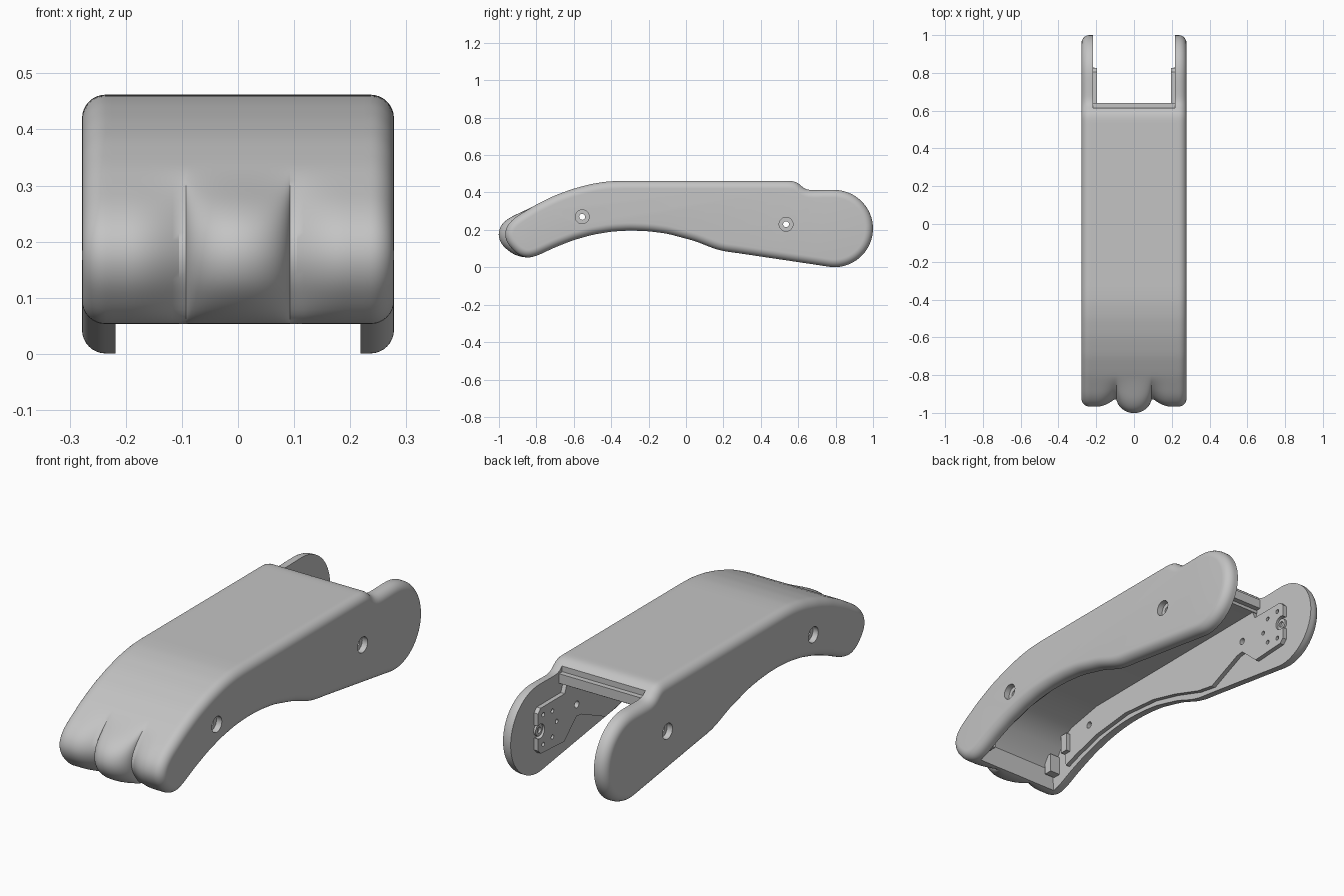
import bpy, bmesh, math
from mathutils import Vector

if "Cube" in bpy.data.objects:
    bpy.data.objects.remove(bpy.data.objects["Cube"])

grey = bpy.data.materials.new("plain grey")
grey.use_nodes = True
grey.diffuse_color = (0.55, 0.55, 0.55, 1)
grey.node_tree.nodes["Principled BSDF"].inputs["Base Color"].default_value = (0.55, 0.55, 0.55, 1)

HALF, FILLET, INNER = 0.278, 0.042, 0.218
AXLE = (0.79, 0.207)


def loft(name, rings):
    """Closed solid through rings of equal point count."""
    bm = bmesh.new()
    rows = [[bm.verts.new(p) for p in ring] for ring in rings]
    n = len(rows[0])
    for a, b in zip(rows, rows[1:]):
        for i in range(n):
            bm.faces.new((a[i], a[(i + 1) % n], b[(i + 1) % n], b[i]))
    bm.faces.new(rows[0])
    bm.faces.new(rows[-1])
    bmesh.ops.recalc_face_normals(bm, faces=bm.faces)
    mesh = bpy.data.meshes.new(name)
    bm.to_mesh(mesh)
    bm.free()
    mesh.materials.append(grey)
    ob = bpy.data.objects.new(name, mesh)
    bpy.context.collection.objects.link(ob)
    return ob


def prism(name, outline, x0, x1):
    return loft(name, [[(x, y, z) for y, z in outline] for x in (x0, x1)])


def circle(y, z, r, n=24):
    return [(y + r * math.cos(math.tau * i / n), z + r * math.sin(math.tau * i / n)) for i in range(n)]


def box(name, x0, x1, y0, y1, z0, z1):
    return prism(name, [(y0, z0), (y1, z0), (y1, z1), (y0, z1)], x0, x1)


def carve(ob, cutters):
    """Subtract the cutters, then discard them."""
    for c in cutters:
        c.hide_render = True
        m = ob.modifiers.new("cut", 'BOOLEAN')
        m.operation, m.solver, m.object = 'DIFFERENCE', 'EXACT', c
    dg = bpy.context.evaluated_depsgraph_get()
    dg.update()
    mesh = bpy.data.meshes.new_from_object(ob.evaluated_get(dg))
    ob.modifiers.clear()
    ob.data = mesh
    for c in cutters:
        bpy.data.objects.remove(c)


def resample(points, count, smooth):
    """Evenly spaced closed outline with softened corners."""
    pts = [Vector(p) for p in points]
    seg = list(zip(pts, pts[1:] + pts[:1]))
    total = sum((b - a).length for a, b in seg)
    out, walked = [], 0.0
    for a, b in seg:
        length = (b - a).length
        while len(out) < count and len(out) * total / count < walked + length:
            out.append(a.lerp(b, (len(out) * total / count - walked) / length))
        walked += length
    for _ in range(smooth):
        out = [out[i] * 0.5 + (out[i - 1] + out[(i + 1) % len(out)]) * 0.25 for i in range(len(out))]
    return out


# Side outline of the shell: top, round rear end, underside
top = [(-0.971, 0.175), (-0.957, 0.225), (-0.915, 0.266), (-0.8, 0.336), (-0.7, 0.385), (-0.6, 0.421),
       (-0.5, 0.447), (-0.42, 0.459), (-0.35, 0.462), (0.58, 0.462), (0.605, 0.45), (0.627, 0.42), (0.65, 0.412)]
rear = [(AXLE[0] + 0.211 * math.cos(a), AXLE[1] + 0.208 * math.sin(a))
        for a in [math.radians(90 - 6 * i) for i in range(31)]]
under = [(0.7, 0.013), (0.27, 0.077), (0.2, 0.086), (0.15, 0.1), (0.05, 0.14), (-0.1, 0.18), (-0.2, 0.193),
         (-0.3, 0.197), (-0.4, 0.191), (-0.5, 0.174), (-0.6, 0.146), (-0.7, 0.107), (-0.8, 0.06),
         (-0.85, 0.048), (-0.9, 0.068), (-0.955, 0.125)]
outline = resample(top + rear + under, 300, 4)
normals = []
for i in range(len(outline)):
    d = (outline[(i + 3) % len(outline)] - outline[i - 3]).normalized()
    normals.append(Vector((d.y, -d.x)))  # inward


def nose(x):
    """Front reach of the three scalloped lobes."""
    x = abs(x)
    if x <= 0.093:
        return -0.91 - 0.09 * math.sqrt(1 - (x / 0.095) ** 2)
    return -0.92 - 0.045 * math.sin(math.pi / 2 * min(1, (x - 0.093) / 0.1))


def section(x, inset):
    ring = []
    for p, n in zip(outline, normals):
        q = p + n * inset
        t = max(0, min(1, (-0.8 - q.x) / 0.16))
        ring.append((x, q.x + (nose(x) + 0.965) * t * t * (3 - 2 * t), q.y))
    return ring


# Half-width stations: middle lobe, side lobe, rounded side edge
steps = [(0.093 * math.sin(math.pi / 2 * i / 10), 0) for i in range(11)]
steps += [(0.093 + (HALF - FILLET - 0.093) * i / 12, 0) for i in range(1, 13)]
for i in range(1, 9):
    a = math.pi / 2 * i / 8
    steps.append((HALF - FILLET * (1 - math.sin(a)), FILLET * (1 - math.cos(a))))
stations = [(-x, d) for x, d in reversed(steps[1:])] + steps
shell = loft("outer_shell", [section(x, d) for x, d in stations])

# Hollow underside, open rear fork, and bolt holes with counterbores
cavity = [(-0.82, -0.1), (-0.84, 0.16), (-0.78, 0.25), (-0.68, 0.31), (-0.5, 0.345),
          (0.615, 0.35), (0.615, 0.6), (1.1, 0.6), (1.1, -0.1)]
cutters = [prism("cavity_cutter", cavity, -INNER, INNER)]
bolts = [(-0.555, 0.27), (0.535, 0.23)]
for y, z in bolts:
    cutters.append(prism("bolt_cutter", circle(y, z, 0.016), -0.5, 0.5))
    for s in (-1, 1):
        cutters.append(prism("counterbore_cutter", circle(y, z, 0.037, 32), s * 0.25, s * 0.4))
carve(shell, cutters)

# Inner side plates with axle notch and screw holes
plate = [(0.61, 0.352), (0.625, 0.315), (0.805, 0.315), (0.825, 0.295), (0.825, 0.12), (0.805, 0.1), (0.63, 0.09),
         (0.535, 0.175), (0.5, 0.17), (0.32, 0.09), (0.22, 0.108), (0.05, 0.165), (-0.1, 0.203), (-0.3, 0.22),
         (-0.5, 0.197), (-0.65, 0.155), (-0.72, 0.13), (-0.74, 0.27), (-0.68, 0.312), (-0.5, 0.347)]
screws = [(AXLE[0] + 0.075 * math.cos(a) - 0.03, AXLE[1] + 0.075 * math.sin(a))
          for a in [math.radians(d) for d in (70, 125, 180, 235, 290)]]
parts = [shell]
for side, s in (("left", 1), ("right", -1)):
    ob = prism(side + "_inner_plate", plate, s * 0.197, s * (INNER + 0.001))
    holes = [prism("hole", circle(y, z, 0.016), s * 0.1, s * 0.26) for y, z in bolts]
    holes += [prism("hole", circle(y, z, 0.01, 16), s * 0.1, s * 0.26) for y, z in screws]
    holes.append(prism("hole", circle(0.81, AXLE[1], 0.034), s * 0.1, s * 0.26))
    carve(ob, holes)
    parts.append(ob)
    # Axle bush and front mounting tabs
    bush = prism(side + "_axle_bush", circle(0.8, AXLE[1], 0.028), s * 0.208, s * (INNER + 0.001))
    carve(bush, [prism("hole", circle(0.8, AXLE[1], 0.014), s * 0.1, s * 0.26)])
    parts.append(bush)
    parts.append(box(side + "_front_tab", s * 0.165, s * (INNER + 0.001), -0.83, -0.79, 0.12, 0.21))
    parts.append(box(side + "_rear_tab", s * 0.175, s * (INNER + 0.001), -0.73, -0.69, 0.19, 0.28))

# Ledge beneath the rear lip of the cover
parts.append(box("rear_ledge", -0.217, 0.217, 0.6, 0.64, 0.365, 0.41))

bpy.ops.object.select_all(action='DESELECT')
for ob in parts:
    ob.select_set(True)
bpy.context.view_layer.objects.active = shell
bpy.ops.object.shade_smooth_by_angle(angle=math.radians(32))
